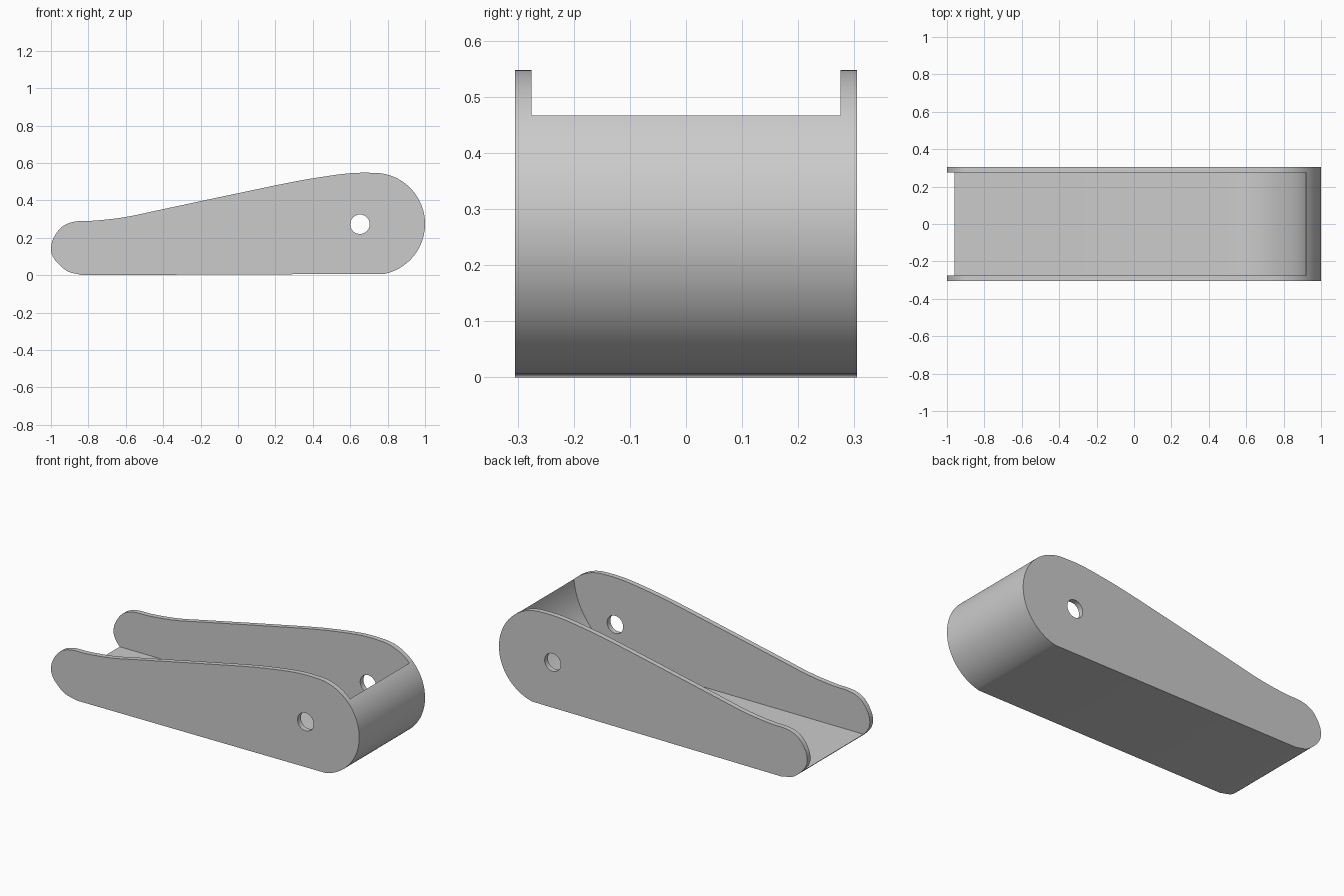
import bpy, bmesh
from math import sin, cos, radians, sqrt, asin, pi

cube = bpy.data.objects.get("Cube")
if cube:
    bpy.data.objects.remove(cube, do_unlink=True)

HALF_WIDTH = 0.305
INNER_HALF = 0.275
FLOOR = 0.06

grey = bpy.data.materials.new("light grey")
grey.use_nodes = True
grey.diffuse_color = (0.6, 0.6, 0.6, 1)
grey.node_tree.nodes["Principled BSDF"].inputs["Base Color"].default_value = (0.6, 0.6, 0.6, 1)


def arc(cx, cz, r, start, end, n):
    return [(cx + r * cos(radians(start + (end - start) * i / n)),
             cz + r * sin(radians(start + (end - start) * i / n))) for i in range(n + 1)]


def spline(pts, n=6):
    """Smooth curve through the points."""
    p = [pts[0]] + pts + [pts[-1]]
    out = []
    for a, b, c, d in zip(p, p[1:], p[2:], p[3:]):
        for i in range(n):
            t = i / n
            out.append(tuple(0.5 * (2 * b[k] + (c[k] - a[k]) * t
                                    + (2 * a[k] - 5 * b[k] + 4 * c[k] - d[k]) * t * t
                                    + (3 * b[k] - a[k] - 3 * c[k] + d[k]) * t ** 3)
                             for k in (0, 1)))
    return out + [pts[-1]]


def prism(name, profile, half):
    """Extrude an x-z profile along y."""
    bm = bmesh.new()
    face = bm.faces.new([bm.verts.new((x, -half, z)) for x, z in profile])
    moved = bmesh.ops.extrude_face_region(bm, geom=[face])["geom"]
    bmesh.ops.translate(bm, vec=(0, 2 * half, 0),
                        verts=[v for v in moved if isinstance(v, bmesh.types.BMVert)])
    bmesh.ops.recalc_face_normals(bm, faces=bm.faces)
    mesh = bpy.data.meshes.new(name)
    bm.to_mesh(mesh)
    bm.free()
    mesh.materials.append(grey)
    obj = bpy.data.objects.new(name, mesh)
    bpy.context.collection.objects.link(obj)
    return obj


# Outer side profile: rounded toe, rising top edge, large round heel
top_edge = spline([(-0.85, 0.004), (-0.91, 0.02), (-0.96, 0.06), (-0.99, 0.1),
                   (-1.0, 0.14), (-0.99, 0.19), (-0.955, 0.245), (-0.91, 0.276),
                   (-0.85, 0.289), (-0.76, 0.292), (-0.6, 0.311), (-0.4, 0.353),
                   (0.0, 0.438), (0.3, 0.5), (0.48, 0.53), (0.6, 0.545), (0.68, 0.548)])
heel = arc(0.727, 0.274, 0.273, 87, -78, 48)
channel = prism("channel_body", [(-0.83, 0.0)] + top_edge + heel, HALF_WIDTH)

# Cavity: flat floor sweeping up into a curved end wall
r = 0.45
end_x, end_z = 0.92, 0.468
cz = FLOOR + r
cx = end_x - sqrt(r * r - (end_z - cz) ** 2)
sweep = arc(cx, cz, r, -90, asin((end_z - cz) / r) * 180 / pi, 32)
cavity = prism("cavity_cutter", [(-1.3, FLOOR)] + sweep + [(end_x, 1.0), (-1.3, 1.0)], INNER_HALF)

# Pivot hole through both side plates
hole = prism("pivot_hole_cutter", arc(0.652, 0.272, 0.052, 0, 352.5, 47), 0.5)

for cutter in (cavity, hole):
    cutter.hide_render = True
    mod = channel.modifiers.new(cutter.name, "BOOLEAN")
    mod.operation = "DIFFERENCE"
    mod.solver = "EXACT"
    mod.object = cutter

# Bake the cuts and drop the cutters
bpy.context.view_layer.update()
graph = bpy.context.evaluated_depsgraph_get()
baked = bpy.data.meshes.new_from_object(channel.evaluated_get(graph))
channel.modifiers.clear()
channel.data = baked
for cutter in (cavity, hole):
    bpy.data.objects.remove(cutter, do_unlink=True)

bpy.ops.object.select_all(action="DESELECT")
channel.select_set(True)
bpy.context.view_layer.objects.active = channel
bpy.ops.object.shade_smooth_by_angle(angle=radians(30))
